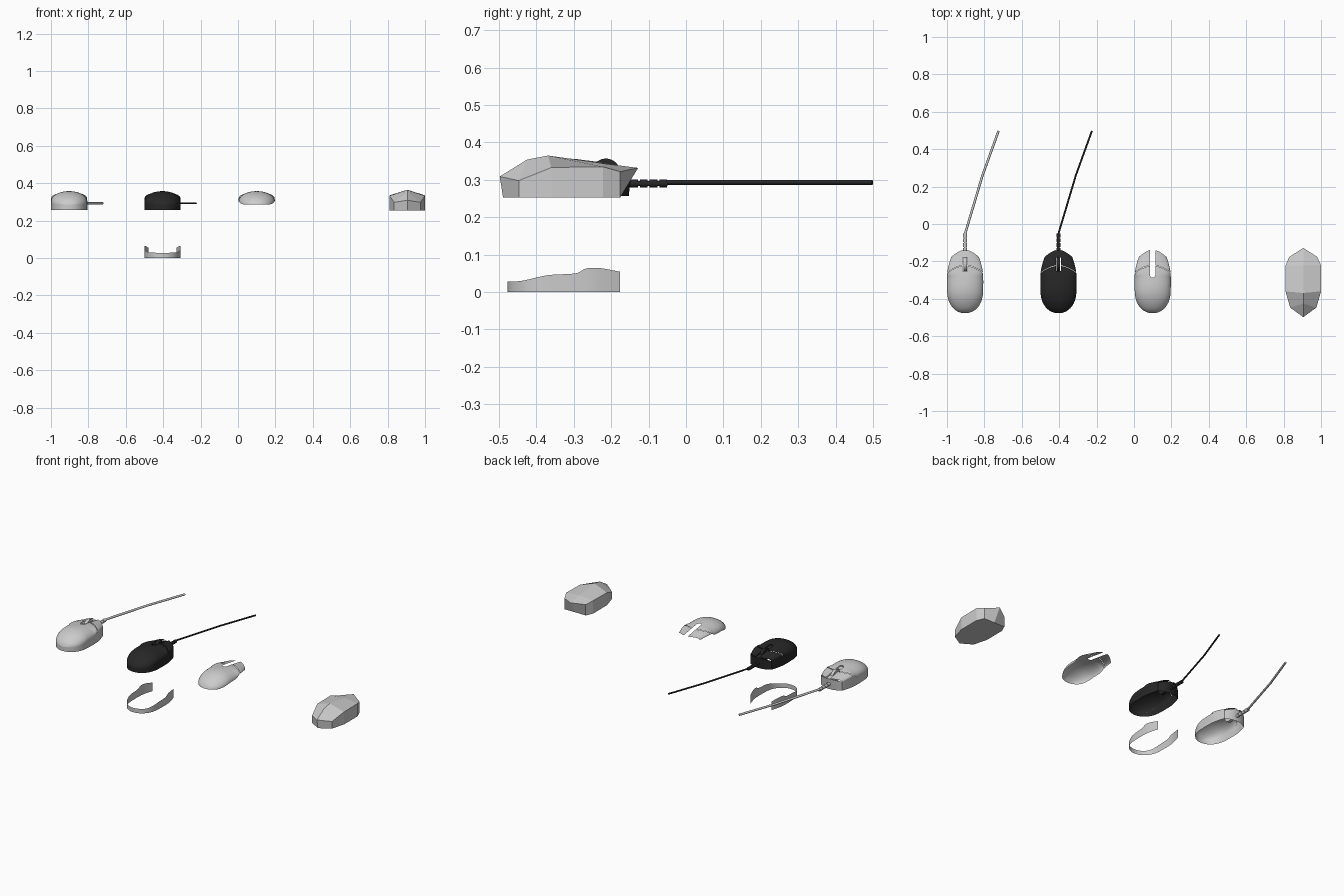
import bpy, bmesh, math

if "Cube" in bpy.data.objects:
    bpy.data.objects.remove(bpy.data.objects["Cube"])

BASE = 0.257          # underside height of the assembled mice
REAR, MID = -0.477, -0.355


def interp(pts, v):
    """Smooth curve through (position, value) points."""
    v = min(max(v, pts[0][0]), pts[-1][0])
    def slope(i):
        a, b = pts[max(i - 1, 0)], pts[min(i + 1, len(pts) - 1)]
        return (b[1] - a[1]) / (b[0] - a[0])
    for i in range(len(pts) - 1):
        (x0, y0), (x1, y1) = pts[i], pts[i + 1]
        if v <= x1:
            h = x1 - x0
            t = (v - x0) / h
            return ((2*t**3 - 3*t*t + 1) * y0 + (t**3 - 2*t*t + t) * h * slope(i)
                    + (3*t*t - 2*t**3) * y1 + (t**3 - t*t) * h * slope(i + 1))


WIDTH = [(-.36, .096), (-.30, .097), (-.25, .094), (-.20, .082), (-.176, .074), (-.13, .064)]
TOP = [(-.477, .285), (-.466, .307), (-.44, .329), (-.40, .348), (-.355, .357),
       (-.30, .356), (-.24, .349), (-.19, .341), (-.137, .332)]
EDGE = [(-.477, .028), (-.44, .030), (-.37, .045), (-.29, .051), (-.268, .063),
        (-.23, .064), (-.18, .055)]


def width(y):
    w = interp(WIDTH, y)
    if y < MID:
        k = min(1, (MID - y) / (MID - REAR))
        w *= max(0, 1 - k ** 2.2) ** (1 / 2.1)
    return w


def material(name, color):
    m = bpy.data.materials.new(name)
    m.diffuse_color = color
    m.use_nodes = True
    m.node_tree.nodes["Principled BSDF"].inputs["Base Color"].default_value = m.diffuse_color
    return m


def finish(name, bm, cx, mat=None, smooth=True):
    bmesh.ops.remove_doubles(bm, verts=bm.verts, dist=1e-5)
    bmesh.ops.recalc_face_normals(bm, faces=bm.faces)
    for f in bm.faces:
        f.smooth = smooth
    me = bpy.data.meshes.new(name)
    bm.to_mesh(me)
    bm.free()
    ob = bpy.data.objects.new(name, me)
    ob.location.x = cx
    bpy.context.collection.objects.link(ob)
    if mat:
        me.materials.append(mat)
    return ob


def grid(bm, rows):
    vs = [[bm.verts.new(p) for p in r] for r in rows]
    for a, b in zip(vs, vs[1:]):
        for i in range(len(a) - 1):
            bm.faces.new((a[i], a[i + 1], b[i + 1], b[i]))


def stations(y0, y1, n):
    return [y0 + (y1 - y0) * i / n for i in range(n + 1)]


REAR_Y = [MID - (MID - REAR) * math.cos(i * math.pi / 28) for i in range(14)]


def slot(y):
    """Half width of the round-ended wheel slot."""
    r, start = .014, -.287
    if y <= start:
        return 0
    return math.sqrt(max(0, r * r - (start + r - y) ** 2)) if y < start + r else r


def shell_row(yr, side):
    sweep = .038 * min(1, (yr - REAR) / .2) ** 2
    a0 = math.asin(min(1, slot(yr) / max(width(yr), .01)))
    row = []
    for j in range(15):
        s = math.sin(a0 + (math.pi / 2 - a0) * j / 14)
        y = yr - sweep * s * s
        ze = interp(EDGE, y) + BASE
        z = ze + (interp(TOP, y) - ze) * math.sqrt(max(0, 1 - s * s))
        row.append((side * s * width(y), y, z))
    return row


def top_shell(name, cx, mat=None):
    # Palm rest and two buttons, with a narrow seam between them
    back = REAR_Y + stations(MID, -.287, 5) + [-.285, -.281, -.277, -.273] + stations(-.265, -.2235, 4)
    front = stations(-.2205, -.138, 8)
    bm = bmesh.new()
    for side in (-1, 1):
        for ys in (back, front):
            grid(bm, [shell_row(y, side) for y in ys])
    finish(name, bm, cx, mat)


def side_band(name, cx, z0, mat=None):
    # U-shaped skirt following the outline
    ys = REAR_Y + stations(MID, -.176, 22)
    path = [(-width(y), y) for y in reversed(ys)] + [(width(y), y) for y in ys[1:]]
    bm = bmesh.new()
    grid(bm, [[(x, y, z0 + interp(EDGE, y) * k) for k in (0, .5, 1)] for x, y in path])
    finish(name, bm, cx, mat)


def cylinder(name, r, depth, loc, rot, mat):
    bpy.ops.mesh.primitive_cylinder_add(vertices=32, radius=r, depth=depth, location=loc, rotation=rot)
    ob = bpy.context.object
    ob.name = name
    bpy.ops.object.shade_smooth_by_angle()
    if mat:
        ob.data.materials.append(mat)


def mouse(tag, cx, cable_r, mat=None):
    top_shell(tag + "_top_shell", cx, mat)
    side_band(tag + "_side_band", cx, BASE, mat)

    # Bulging front panel under the buttons
    bm = bmesh.new()
    rows = []
    for i in range(17):
        s = i / 8 - 1
        rows.append([(.074 * s, -.153 + .008 * k - (.024 + .007 * k) * s * s,
                      BASE + k * (.070 - .014 * s * s)) for k in (0, .5, 1)])
    grid(bm, rows)
    finish(tag + "_front_panel", bm, cx, mat)

    # Recessed spine in the slot, before and behind the wheel
    bm = bmesh.new()
    for a, b in ((-.287, -.25), (-.178, -.142)):
        grid(bm, [[(x, y, interp(TOP, y) - .006) for x in (-.013, .013)] for y in stations(a, b, 4)])
    finish(tag + "_slot_spine", bm, cx, mat)

    # Scroll wheel
    cylinder(tag + "_scroll_wheel", .038, .019, (cx, -.214, .319), (0, math.pi / 2, 0), mat)

    # Ribbed strain relief
    along = (math.pi / 2, 0, 0)
    cylinder(tag + "_relief_core", .007, .11, (cx, -.105, .29), along, mat)
    for i in range(4):
        cylinder(f"{tag}_relief_rib_{i}", .0105, .021, (cx, -.139 + .026 * i, .29), along, mat)

    # Cable
    cu = bpy.data.curves.new(tag + "_cable", 'CURVE')
    cu.dimensions = '3D'
    cu.bevel_depth = cable_r
    cu.bevel_resolution = 4
    cu.use_fill_caps = True
    sp = cu.splines.new('POLY')
    pts = [(0, -.052), (.093, .26), (.179, .498)]
    sp.points.add(len(pts) - 1)
    for p, (x, y) in zip(sp.points, pts):
        p.co = (cx + x, y, .293, 1)
    ob = bpy.data.objects.new(tag + "_cable", cu)
    bpy.context.collection.objects.link(ob)
    if mat:
        cu.materials.append(mat)


black = material("black_plastic", (.02, .02, .02, 1))
mouse("grey_mouse", -.903, .0065)
mouse("black_mouse", -.404, .005, black)

# Separate parts laid out beside the mice
top_shell("loose_top_shell", .1, None)
side_band("loose_side_band", -.404, 0)

# Low-poly blockout: centre y, top z, edge y, half width, edge z
RINGS = [(-.425, .354, -.447, .070, .298), (-.369, .365, -.36, .095, .333),
         (-.222, .344, -.222, .095, .335), (-.128, .332, -.176, .075, .322)]
bm = bmesh.new()
for side in (-1, 1):
    rows = [[(0, -.497, .309), (0, -.499, .311), (0, -.489, .253), (0, -.489, .253)]]
    tip_top, tip_low = bm.verts.new((0, -.498, .309)), bm.verts.new((0, -.489, .253))
    rings = [[bm.verts.new(p) for p in ((0, yc, zt), (side * hw, ye, ze), (side * hw, ye, .253), (0, ye, .253))]
             for yc, zt, ye, hw, ze in RINGS]
    for a, b in zip(rings, rings[1:]):
        for i in range(3):
            bm.faces.new((a[i], a[i + 1], b[i + 1], b[i]))
    r = rings[0]
    bm.faces.new((tip_top, r[0], r[1]))
    bm.faces.new((tip_top, r[1], r[2], tip_low))
    bm.faces.new((tip_low, r[2], r[3]))
    bm.faces.new(rings[-1])
finish("low_poly_body", bm, .905, None, smooth=False)
